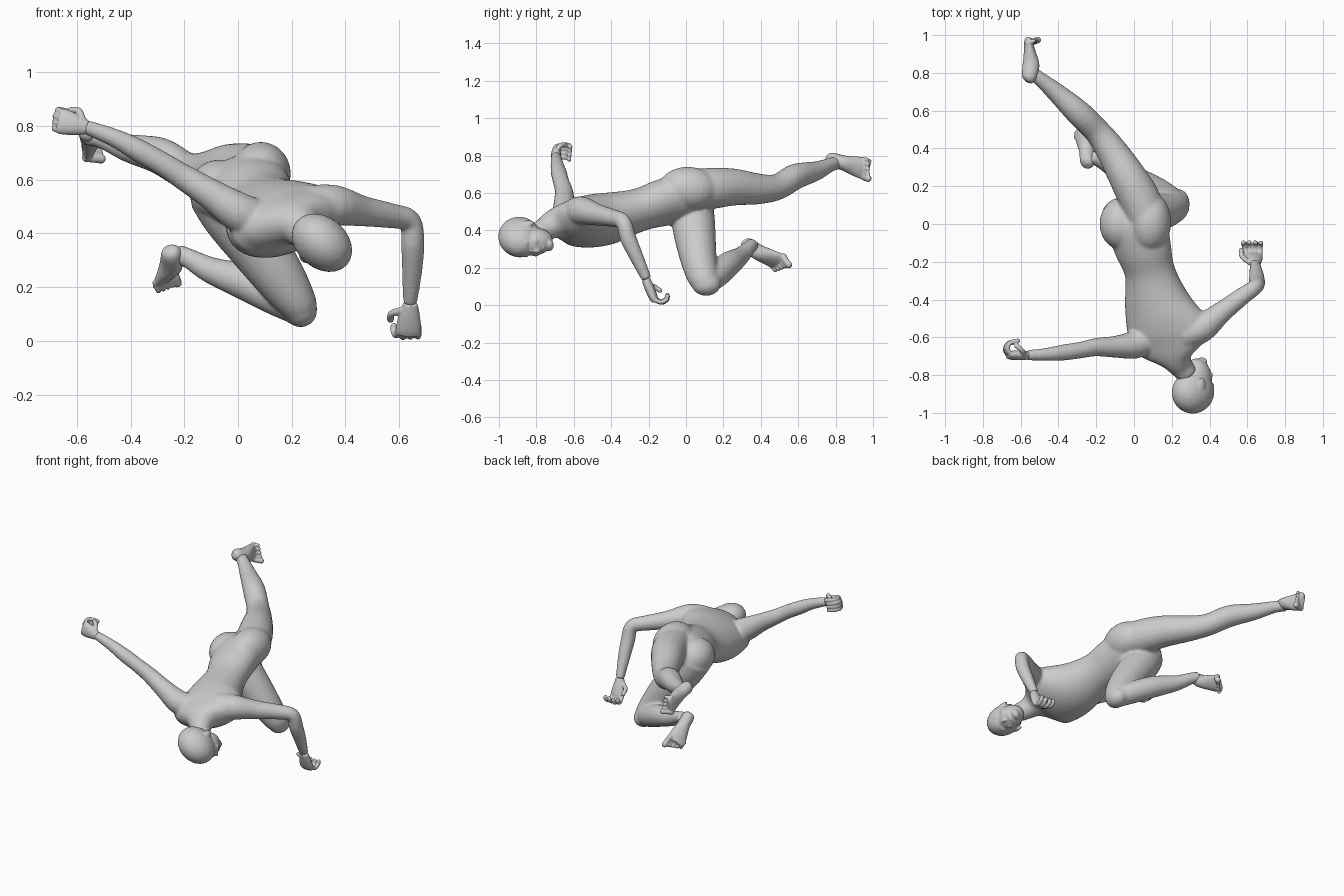
import bpy, bmesh, math
from mathutils import Vector as V, Matrix

if "Cube" in bpy.data.objects:
    bpy.data.objects.remove(bpy.data.objects["Cube"])


def catmull(p, n=4):
    """Smoothly resample rows of equal length."""
    q = [p[0]] + p + [p[-1]]
    out = []
    for i in range(1, len(q) - 2):
        for k in range(n):
            t = k / n
            out.append([.5 * (2 * b + (c - a) * t + (2 * a - 5 * b + 4 * c - d) * t * t
                              + (3 * b - a - 3 * c + d) * t ** 3)
                        for a, b, c, d in zip(*q[i - 1:i + 3])])
    return out + [list(p[-1])]


def loft(bm, rows, s0=(0, 0, 1), s1=None, seg=20):
    """Rows are x, y, z, half width, half depth; s0..s1 is the width axis."""
    rows = catmull([list(r) if len(r) == 5 else list(r) + [r[3]] for r in rows])
    s0, s1 = V(s0).normalized(), V(s1 or s0).normalized()
    pts, rings, n = [V(r[:3]) for r in rows], [], len(rows)
    for i, r in enumerate(rows):
        t = (pts[min(i + 1, n - 1)] - pts[max(i - 1, 0)]).normalized()
        s = s0.lerp(s1, i / (n - 1))
        s = (s - t * s.dot(t)).normalized()
        d = t.cross(s)
        rings.append([bm.verts.new(pts[i] + s * r[3] * math.cos(a) + d * r[4] * math.sin(a))
                      for a in (2 * math.pi * k / seg for k in range(seg))])
    for a, b in zip(rings, rings[1:]):
        for k in range(seg):
            bm.faces.new((a[k], a[(k + 1) % seg], b[(k + 1) % seg], b[k]))
    bm.faces.new(rings[0][::-1])
    bm.faces.new(rings[-1])


def ball(bm, c, r, axes=None):
    r = (r, r, r) if isinstance(r, (int, float)) else r
    rot = Matrix(axes).transposed().to_4x4() if axes else Matrix()
    bmesh.ops.create_uvsphere(bm, u_segments=24, v_segments=16, radius=1,
                              matrix=Matrix.Translation(c) @ rot @ Matrix.Diagonal((*r, 1)))


def digit(bm, pts, r):
    loft(bm, [(*p, r) for p in pts], (.31, .52, .79), seg=10)
    ball(bm, pts[0], r)
    ball(bm, pts[-1], r)


def finish(bm, name, voxel, smooth=4):
    """Fuse the overlapping volumes into one smooth skin."""
    bmesh.ops.recalc_face_normals(bm, faces=bm.faces)
    me = bpy.data.meshes.new(name)
    bm.to_mesh(me)
    bm.free()
    ob = bpy.data.objects.new(name, me)
    bpy.context.collection.objects.link(ob)
    m = ob.modifiers.new("fuse", 'REMESH')
    m.mode, m.voxel_size, m.use_smooth_shade = 'VOXEL', voxel, True
    m = ob.modifiers.new("soften", 'SMOOTH')
    m.factor, m.iterations = .5, smooth


# Body: torso and neck
bm = bmesh.new()
loft(bm, [(.005, .09, .575, .09, .065), (.012, .01, .572, .16, .118), (.045, -.12, .55, .158, .12),
          (.083, -.25, .51, .137, .112), (.118, -.4, .467, .175, .132), (.15, -.5, .452, .205, .134),
          (.187, -.59, .45, .222, .118), (.205, -.66, .448, .18, .09), (.225, -.715, .43, .09, .075),
          (.25, -.755, .405, .064, .064), (.285, -.8, .385, .057, .057)],
     (.9, 0, .45), (.96, .2, .18), 32)
# Buttocks
ball(bm, (.085, .01, .622), (.112, .16, .118))
ball(bm, (-.07, .0, .56), (.113, .135, .114))
# Straight left leg
loft(bm, [(.08, 0, .62, .105), (.03, .13, .625, .11), (-.035, .25, .632, .1), (-.12, .39, .622, .082),
          (-.195, .49, .633, .07), (-.29, .585, .688, .069), (-.405, .69, .716, .053),
          (-.5, .77, .75, .038), (-.562, .815, .764, .037)])
# Folded right leg
loft(bm, [(-.08, .02, .565, .115), (-.02, .035, .475, .118), (.07, .05, .355, .11),
          (.16, .07, .23, .095), (.225, .095, .135, .08, .072), (.25, .105, .1, .055)], (0, 1, 0))
ball(bm, (.233, .108, .113), (.062, .078, .063))
loft(bm, [(.235, .1, .118, .064), (.15, .16, .16, .07), (.03, .225, .217, .068),
          (-.1, .29, .262, .05), (-.18, .335, .305, .038), (-.23, .355, .325, .036)])
# Raised right arm
loft(bm, [(.07, -.61, .45, .075), (0, -.64, .48, .074), (-.1, -.65, .545, .058),
          (-.2, -.652, .607, .049), (-.28, -.667, .658, .044), (-.37, -.68, .708, .043),
          (-.46, -.69, .755, .035), (-.57, -.695, .797, .027)])
# Bent left arm
loft(bm, [(.27, -.58, .495, .085), (.36, -.55, .503, .077), (.46, -.47, .483, .058),
          (.57, -.385, .465, .047), (.64, -.335, .445, .042), (.65, -.31, .36, .044),
          (.648, -.265, .26, .038), (.64, -.21, .14, .027)], (.6, -.75, 0.2))
finish(bm, "body", .009, 8)

# Head, turned to its left: axes are left, forward, crown
F0, C = V((.75, 0, -.66)), V((.12, -.98, -.08)).normalized()
F = (F0 - C * F0.dot(C)).normalized()
L = C.cross(F)
H = V((.317, -.864, .36))


def hp(l, f, c):
    return H + L * l + F * f + C * c


bm = bmesh.new()
A = (L, F, C)
ball(bm, hp(0, -.01, .025), (.095, .125, .113), A)
ball(bm, hp(0, .035, -.045), (.072, .078, .103), A)
ball(bm, hp(0, .075, -.122), (.034, .027, .026), A)      # chin
ball(bm, hp(0, .11, -.052), (.013, .018, .016), A)       # nose tip
ball(bm, hp(0, .1, -.03), (.01, .017, .03), A)           # nose bridge
ball(bm, hp(0, .1, -.088), (.026, .012, .008), A)        # lips
for s in (-1, 1):
    ball(bm, hp(s * .03, .092, .002), (.028, .013, .01), A)   # brow
    ball(bm, hp(s * .038, .08, -.05), (.025, .02, .022), A)   # cheek
    ball(bm, hp(s * .09, -.015, -.02), (.01, .02, .034), A)   # ear
finish(bm, "head", .006, 3)


def foot(name, heel, toe, wide, big, lift):
    """big is the sign of the big toe side along wide; lift bends the toes back."""
    heel, t = V(heel), (V(toe) - V(heel)).normalized()
    w = V(wide)
    w = (w - t * w.dot(t)).normalized()
    n = t.cross(w)
    if n.x < 0:
        n = -n          # both soles face -x
    bm = bmesh.new()
    loft(bm, [(*(heel + t * s + n * h), a, b) for s, h, a, b in (
        (-.002, .034, .018, .018), (.02, .04, .037, .038), (.09, .045, .04, .045),
        (.155, .034, .053, .033), (.21, .022, .06, .023), (.232, .02, .053, .018))], w)
    d = (t * (1 - lift) + n * lift).normalized()
    for i in range(5):
        r = .018 if i == 0 else .013 - i * .0005
        base = heel + t * (.222 - i * .006) + w * big * (.046 - i * .024) + n * .018
        digit(bm, [base, base + d * (.025 - i * .002) + n * .004,
                   base + d * (.056 - i * .005)], r)
    finish(bm, name, .005, 3)


foot("left_foot", (-.597, .757, .785), (-.58, .975, .725), (0, .2, 1), -1, .7)
foot("right_foot", (-.275, .32, .362), (-.295, .565, .205), (.62, .33, .6), 1, .4)


def hand(name, wrist, knuckle, wide, curl, thumb, fold, spread):
    """Palm with four curled fingers and a thumb; fold sets how tight the fist is."""
    p, k, w, c = V(wrist), V(knuckle), V(wide).normalized(), V(curl).normalized()
    d = (k - p).normalized()
    bm = bmesh.new()
    loft(bm, [(*p, .027, .023), (*p.lerp(k, .4), .04, .026), (*p.lerp(k, .8), .048, .024),
              (*k, .044, .017)], w)
    for i in range(4):
        o = w * thumb * (1.5 - i)
        b = k + o * .023 - d * (.004 * abs(i - 1))
        digit(bm, [b - d * .01, b + d * .014 + c * .028 + o * spread,
                   b + d * .006 + c * .062 + o * spread * 2,
                   b - d * .04 * fold + c * .074 + o * spread * 2], .0125)
    b = p.lerp(k, .25) + w * thumb * .03
    digit(bm, [b, b + w * thumb * (.022 + spread * 3) + d * .022 + c * .022,
               b + w * thumb * (.014 + spread * 5) + d * .05 + c * .045], .0135)
    finish(bm, name, .005, 2)


hand("right_hand", (-.56, -.695, .793), (-.67, -.695, .82), (.25, .1, 1), (.1, 1, .05), 1, .9, 0)
hand("left_hand", (.642, -.215, .14), (.632, -.165, .02), (1, 0, -.1), (-.1, .95, .2), -1, .3, .004)
